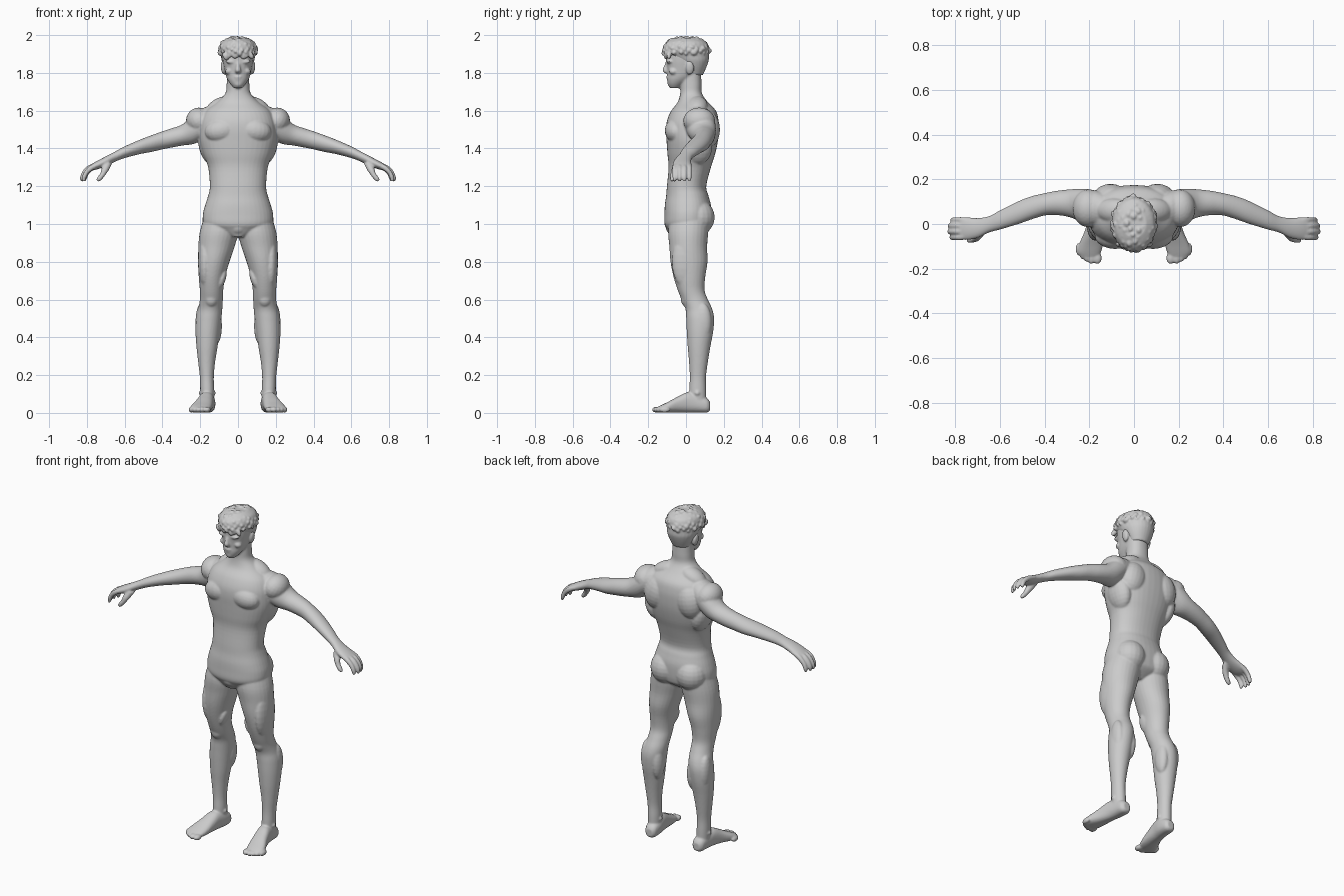
import bpy, bmesh, math, random
from mathutils import Vector, Matrix

random.seed(4)
X, Y, Z = Vector((1, 0, 0)), Vector((0, 1, 0)), Vector((0, 0, 1))
PLANES = {'z': (X, Y), 'y': (X, Z), 'x': (Y, Z)}


def smooth_rows(rows, steps=4):
    """Catmull-Rom interpolation of the section rows."""
    out = []
    for i in range(len(rows) - 1):
        p = [rows[max(0, min(len(rows) - 1, i + k))] for k in (-1, 0, 1, 2)]
        for s in range(steps):
            t = s / steps
            out.append([0.5 * (2 * b + (c - a) * t + (2*a - 5*b + 4*c - d) * t**2
                               + (3*b - a - 3*c + d) * t**3) for a, b, c, d in zip(*p)])
    return out + [list(rows[-1])]


def loft(bm, rows, axis='z', power=2.0, both=False, n=28):
    """Closed tube through rows (x, y, z, radius_u, radius_v); axis 't' follows the path."""
    rows = smooth_rows(rows)
    for side in ((1, -1) if both else (1,)):
        rings = []
        for i, (x, y, z, ru, rv) in enumerate(rows):
            c = Vector((x, y, z))
            if axis == 't':
                a, b = rows[max(0, i - 1)], rows[min(len(rows) - 1, i + 1)]
                u = Y
                v = (Vector(b[:3]) - Vector(a[:3])).cross(Y).normalized()
            else:
                u, v = PLANES[axis]
            ring = []
            for k in range(n):
                ca, sa = math.cos(math.tau * k / n), math.sin(math.tau * k / n)
                p = c + u * ru * math.copysign(abs(ca) ** (2 / power), ca) \
                      + v * rv * math.copysign(abs(sa) ** (2 / power), sa)
                ring.append(bm.verts.new((p.x * side, p.y, p.z)))
            rings.append(ring)
        for r, q in zip(rings, rings[1:]):
            for k in range(n):
                bm.faces.new((r[k], r[(k + 1) % n], q[(k + 1) % n], q[k]))
        bm.faces.new(rings[0])
        bm.faces.new(rings[-1])


def blob(bm, c, r, both=True, tilt=0.0):
    """Ellipsoid muscle or detail, tilted about the y axis."""
    for side in ((1, -1) if both else (1,)):
        m = Matrix.Translation((c[0] * side, c[1], c[2])) \
            @ Matrix.Rotation(tilt * side, 4, 'Y') @ Matrix.Diagonal((*r, 1))
        bmesh.ops.create_uvsphere(bm, u_segments=20, v_segments=12, radius=1, matrix=m)


def finish(bm, name, voxel, iterations):
    """Fuse the overlapping pieces into one smooth skin."""
    bmesh.ops.recalc_face_normals(bm, faces=bm.faces)
    me = bpy.data.meshes.new(name)
    bm.to_mesh(me)
    bm.free()
    ob = bpy.data.objects.new(name, me)
    bpy.context.collection.objects.link(ob)
    rm = ob.modifiers.new("fuse", 'REMESH')
    rm.mode, rm.voxel_size, rm.use_smooth_shade = 'VOXEL', voxel, True
    sm = ob.modifiers.new("soften", 'SMOOTH')
    sm.factor, sm.iterations = 0.5, iterations
    return ob


body = bmesh.new()

# torso and neck
torso = [(.93, -.01, .04, .07), (.97, .008, .14, .108), (1.0, .008, .182, .122),
         (1.05, .01, .186, .124), (1.1, .01, .174, .122), (1.15, .007, .158, .112),
         (1.2, .003, .149, .104), (1.3, .02, .158, .112), (1.37, .028, .185, .126),
         (1.44, .033, .203, .136), (1.5, .034, .203, .14), (1.55, .036, .195, .136),
         (1.6, .04, .17, .118), (1.645, .036, .112, .08), (1.69, .027, .068, .058),
         (1.74, .026, .06, .056), (1.8, .025, .058, .055)]
loft(body, [(0, cy, z, rx, ry) for z, cy, rx, ry in torso], power=2.25, n=40)

# chest, shoulder blades, trapezius, buttocks, groin, back muscles
blob(body, (.085, -.052, 1.495), (.092, .06, .065), tilt=.15)
blob(body, (.105, .115, 1.5), (.08, .065, .1), tilt=-.2)
blob(body, (.09, .06, 1.625), (.085, .055, .045), tilt=.42)
blob(body, (.155, .06, 1.41), (.052, .08, .1), tilt=.25)
blob(body, (.085, .06, 1.035), (.09, .092, .095))
blob(body, (0, -.05, .985), (.06, .058, .05), both=False)

# legs
loft(body, [(.09, .02, 1.05, .085, .1), (.1, .012, .96, .102, .106),
            (.114, .012, .88, .096, .1), (.128, .016, .8, .083, .098),
            (.138, .018, .72, .07, .084), (.14, .027, .65, .062, .071),
            (.141, .046, .6, .061, .07), (.147, .068, .55, .064, .071),
            (.155, .075, .5, .067, .074), (.161, .074, .43, .064, .07),
            (.164, .069, .35, .056, .06), (.166, .066, .27, .045, .05),
            (.165, .063, .19, .037, .043), (.163, .062, .12, .037, .045),
            (.162, .062, .05, .035, .045)], both=True)
# thigh, knee and calf muscles
blob(body, (.175, -.0, .8), (.037, .075, .14), tilt=.0)
blob(body, (.085, -.01, .71), (.02, .035, .055), tilt=-.3)
blob(body, (.142, .005, .605), (.037, .033, .045))
blob(body, (.118, .095, .46), (.033, .045, .1))
blob(body, (.195, .09, .48), (.03, .045, .1))

# feet, ankle bones and toes
loft(body, [(.157, .128, .035, .02, .022), (.158, .11, .04, .035, .038),
            (.16, .06, .05, .04, .048), (.168, .01, .056, .041, .054),
            (.178, -.04, .045, .046, .043), (.192, -.09, .031, .054, .03),
            (.2, -.125, .023, .053, .021), (.2, -.145, .019, .042, .015)],
     axis='y', power=2.4, both=True)
blob(body, (.163, .06, .105), (.046, .024, .022))
for x, y, r in [(.164, -.152, .02), (.191, -.152, .015), (.212, -.143, .014),
                (.231, -.13, .013), (.248, -.113, .013)]:
    blob(body, (x, y, .017), (r, .028, .016))

# arms down to the palm
loft(body, [(.1, .055, 1.56, .07, .07), (.17, .068, 1.54, .082, .08),
            (.23, .082, 1.505, .076, .08), (.29, .093, 1.473, .062, .057),
            (.35, .094, 1.456, .054, .051), (.4, .088, 1.443, .05, .048),
            (.46, .072, 1.425, .052, .044), (.52, .05, 1.408, .051, .038),
            (.6, .018, 1.38, .043, .031), (.65, -.002, 1.357, .037, .027),
            (.7, -.018, 1.332, .045, .026), (.75, -.021, 1.31, .051, .022),
            (.78, -.021, 1.298, .046, .016)], axis='x', both=True)
# deltoid
blob(body, (.205, .07, 1.545), (.07, .085, .072), tilt=.55)

# fingers curling down, and the thumb
for y, reach in [(-.06, -.006), (-.034, .004), (-.008, .002), (.018, -.01)]:
    loft(body, [(.75, y * .9, 1.31, .014, .014), (.785 + reach, y, 1.296, .0135, .0145),
                (.809 + reach, y, 1.272, .0125, .013), (.821 + reach, y, 1.245, .0115, .012),
                (.823 + reach, y, 1.226, .007, .008)], axis='t', both=True, n=14)
loft(body, [(.685, -.035, 1.325, .024, .02), (.703, -.058, 1.29, .019, .019),
            (.717, -.068, 1.262, .015, .014), (.734, -.072, 1.24, .013, .013),
            (.744, -.073, 1.228, .008, .008)], axis='t', both=True, n=14)

# head
head = [(1.72, -.06, .022, .025), (1.74, -.052, .04, .043), (1.765, -.034, .056, .066),
        (1.79, -.015, .066, .084), (1.82, -.004, .073, .097), (1.86, .0, .08, .105),
        (1.9, .004, .083, .11), (1.94, .005, .08, .105), (1.97, .005, .06, .08),
        (1.985, 0, .03, .04)]
loft(body, [(0, cy, z, rx, ry) for z, cy, rx, ry in head], power=2.15)
# nose, brow, cheekbones, lips, chin, ears
loft(body, [(0, -.095, 1.86, .01, .012), (0, -.103, 1.835, .011, .014),
            (0, -.107, 1.812, .016, .018), (0, -.098, 1.798, .012, .012)])
blob(body, (.034, -.087, 1.858), (.034, .017, .01), tilt=-.08)
blob(body, (.045, -.066, 1.81), (.024, .024, .018), tilt=.4)
blob(body, (0, -.092, 1.779), (.024, .014, .006), both=False)
blob(body, (0, -.09, 1.768), (.02, .013, .006), both=False)
blob(body, (0, -.082, 1.742), (.023, .016, .016), both=False)
blob(body, (.079, .02, 1.825), (.012, .022, .035), tilt=.15)

finish(body, "body", 0.0055, 4)

# hair: cap with tousled clumps
hair = bmesh.new()
cap = [(1.79, .045, .052, .045), (1.83, .04, .072, .068), (1.865, .028, .086, .092),
       (1.89, .012, .091, .109), (1.915, .0, .096, .119), (1.94, .0, .097, .12),
       (1.965, .002, .085, .104), (1.985, .002, .055, .065)]
loft(hair, [(0, cy, z, rx, ry) for z, cy, rx, ry in cap])
for i in range(110):
    h = .98 * (i + .5) / 110
    a = i * 2.39996
    ring = math.sqrt(1 - h ** 2.6)
    size = random.uniform(.008, .015)
    c = (math.cos(a) * ring * .095, math.sin(a) * ring * .118, 1.902 + h * .083)
    blob(hair, c, (size, size * random.uniform(.8, 1.4), size * random.uniform(.8, 1.3)),
         both=False, tilt=random.uniform(-1, 1))
# fringe over the forehead
for i in range(7):
    x = -.066 + i * .022
    blob(hair, (x, -.108 + 4 * x * x, 1.895 + random.uniform(-.012, .008)),
         (.014, .012, .024), both=False, tilt=random.uniform(-.6, .6))
finish(hair, "hair", 0.005, 1)
